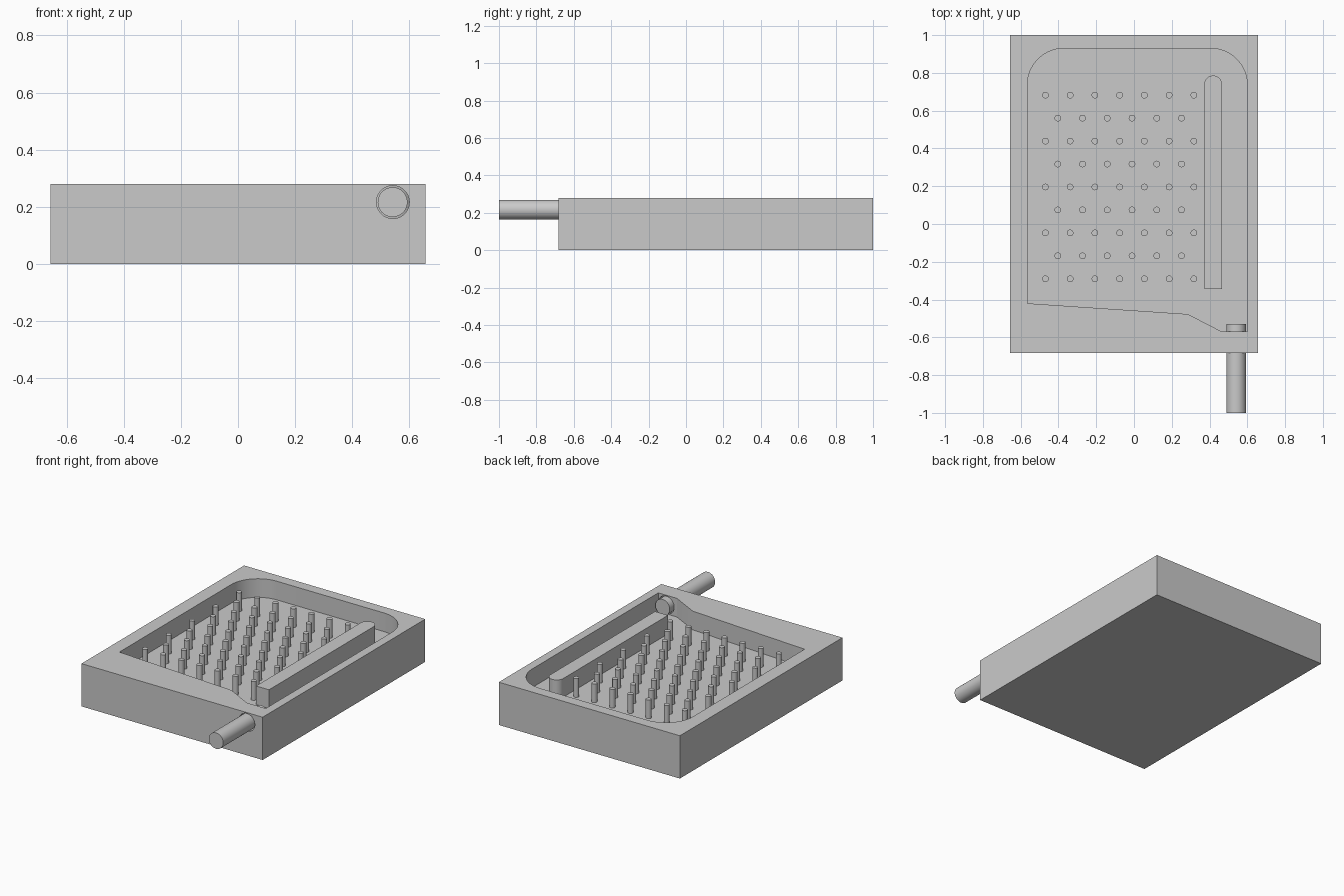
import bpy, bmesh, math
from mathutils import Matrix, Vector

old = bpy.data.objects.get("Cube")
if old:
    bpy.data.objects.remove(old, do_unlink=True)

TOP, FLOOR = 0.28, 0.158

grey = bpy.data.materials.new("plain grey")
grey.use_nodes = True
grey.diffuse_color = (0.59, 0.59, 0.59, 1)
grey.node_tree.nodes["Principled BSDF"].inputs["Base Color"].default_value = grey.diffuse_color


def finish(name, bm):
    bmesh.ops.recalc_face_normals(bm, faces=bm.faces)
    mesh = bpy.data.meshes.new(name)
    bm.to_mesh(mesh)
    bm.free()
    mesh.materials.append(grey)
    ob = bpy.data.objects.new(name, mesh)
    bpy.context.collection.objects.link(ob)
    return ob


def prism(name, outline, z0, z1):
    bm = bmesh.new()
    face = bm.faces.new([bm.verts.new((x, y, z0)) for x, y in outline])
    new = bmesh.ops.extrude_face_region(bm, geom=[face])["geom"]
    bmesh.ops.translate(bm, vec=(0, 0, z1 - z0),
                        verts=[v for v in new if isinstance(v, bmesh.types.BMVert)])
    return finish(name, bm)


def arc(cx, cy, r, a0, a1, n=16):
    angles = [math.radians(a0 + (a1 - a0) * i / n) for i in range(n + 1)]
    return [(cx + r * math.cos(a), cy + r * math.sin(a)) for a in angles]


def rod(name, x, z, r, y0, y1):
    # round bar lying along y
    bm = bmesh.new()
    place = Matrix.Translation((x, (y0 + y1) / 2, z)) @ Matrix.Rotation(math.pi / 2, 4, "X")
    bmesh.ops.create_cone(bm, cap_ends=True, segments=48, radius1=r, radius2=r,
                          depth=y1 - y0, matrix=place)
    return finish(name, bm)


def smooth(ob):
    bpy.ops.object.select_all(action="DESELECT")
    ob.select_set(True)
    bpy.context.view_layer.objects.active = ob
    bpy.ops.object.shade_smooth_by_angle(angle=math.radians(25))


# Block with a basin and a round outlet bored through its front wall
block = prism("block", [(-0.656, -0.682), (0.656, -0.682), (0.656, 1), (-0.656, 1)], 0, TOP)
basin = prism("basin_cutter",
              [(-0.565, -0.42), (0.285, -0.477), (0.465, -0.57), (0.6, -0.57)]
              + arc(0.405, 0.735, 0.195, 0, 90) + arc(-0.37, 0.735, 0.195, 90, 180),
              FLOOR, TOP + 0.1)
bore = rod("outlet_cutter", 0.542, 0.2165, 0.0575, -0.8, -0.5)
bpy.context.view_layer.objects.active = block
for cutter in (basin, bore):
    cut = block.modifiers.new("cut", "BOOLEAN")
    cut.operation = "DIFFERENCE"
    cut.solver = "EXACT"
    cut.object = cutter
    bpy.ops.object.modifier_apply(modifier=cut.name)
    bpy.data.objects.remove(cutter, do_unlink=True)
smooth(block)

# Dividing wall, square at the front and round at the back
smooth(prism("divider", [(0.372, -0.345), (0.466, -0.345)]
             + arc(0.419, 0.739, 0.047, 0, 180), FLOOR, TOP))

# Outlet pipe
smooth(rod("outlet_pipe", 0.541, 0.2165, 0.052, -1, -0.53))

# Staggered field of pins
bm = bmesh.new()
for row in range(9):
    odd = row % 2
    for col in range(7 - odd):
        spot = Vector((-0.469 + 0.131 * (col + odd / 2), 0.682 - 0.1215 * row, (FLOOR + TOP) / 2))
        bmesh.ops.create_cone(bm, cap_ends=True, segments=24, radius1=0.0175, radius2=0.0175,
                              depth=TOP - FLOOR, matrix=Matrix.Translation(spot))
smooth(finish("pins", bm))
